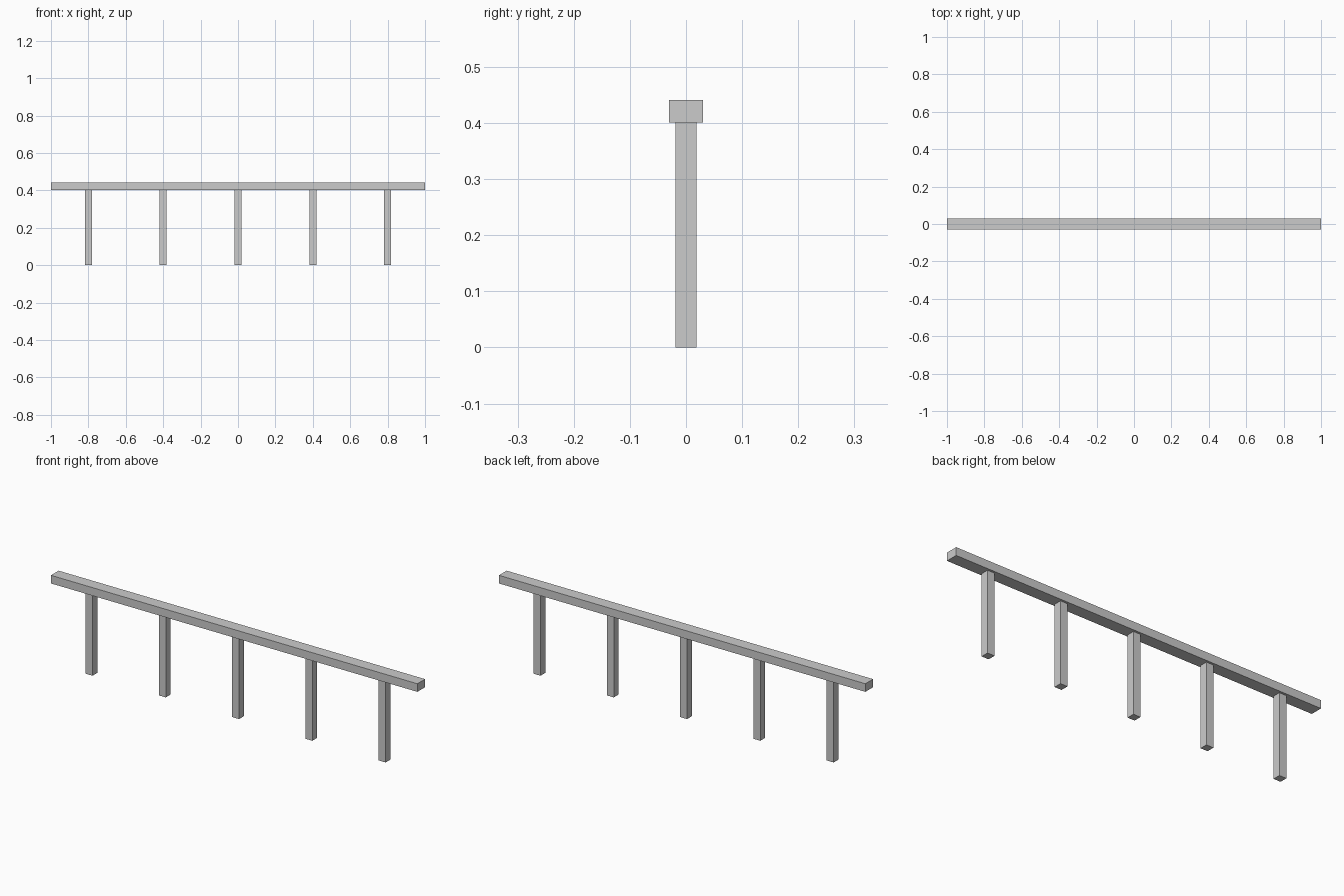
import bpy

if "Cube" in bpy.data.objects:
    bpy.data.objects.remove(bpy.data.objects["Cube"])


def box(name, size, location):
    """Add a box of the given full size, centred at location."""
    bpy.ops.mesh.primitive_cube_add(size=1, location=location)
    obj = bpy.context.object
    obj.name = name
    obj.scale = size
    bpy.ops.object.transform_apply(location=False, rotation=False, scale=True)
    return obj


POST_HEIGHT = 0.401
POST_WIDTH = 0.038
RAIL_HEIGHT = 0.04

# Long top rail
box("top_rail", (2.0, 0.06, RAIL_HEIGHT), (0, 0, POST_HEIGHT + RAIL_HEIGHT / 2))

# Five evenly spaced square posts
for i in range(5):
    box(f"post_{i + 1}", (POST_WIDTH, POST_WIDTH, POST_HEIGHT),
        ((i - 2) * 0.4, 0, POST_HEIGHT / 2))
